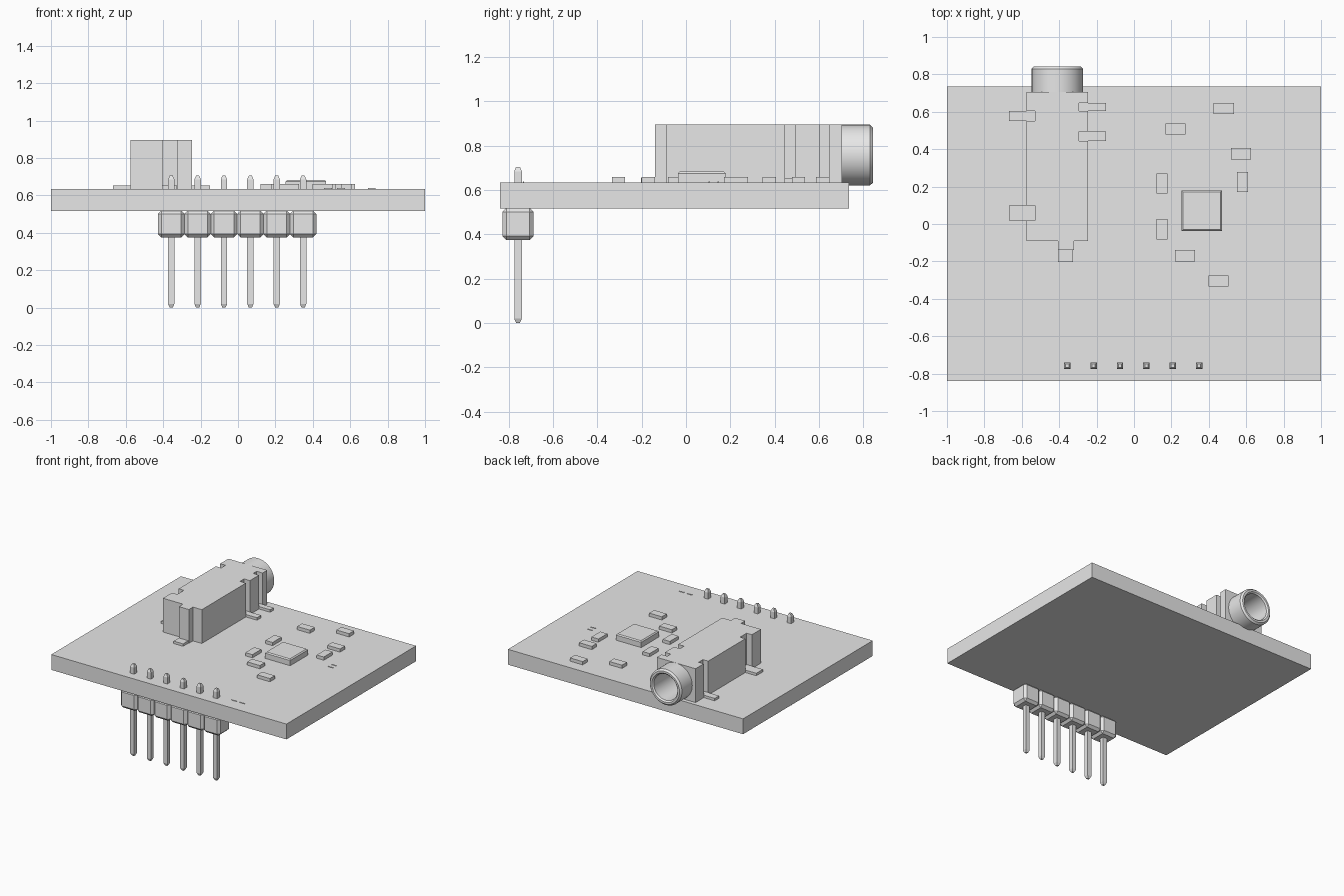
import bpy, bmesh, math
from mathutils import Matrix

if "Cube" in bpy.data.objects:
    bpy.data.objects.remove(bpy.data.objects["Cube"], do_unlink=True)

grey = bpy.data.materials.new("plain grey")
grey.use_nodes = True
colour = (0.8, 0.8, 0.8, 1)
grey.diffuse_color = colour
grey.node_tree.nodes["Principled BSDF"].inputs["Base Color"].default_value = colour


def finish(name, bm):
    bmesh.ops.recalc_face_normals(bm, faces=bm.faces)
    mesh = bpy.data.meshes.new(name)
    bm.to_mesh(mesh)
    bm.free()
    mesh.materials.append(grey)
    obj = bpy.data.objects.new(name, mesh)
    bpy.context.collection.objects.link(obj)
    return obj


def box(name, x, y, z, bevel=0, keep=None):
    """Box spanning three (low, high) ranges; keep chooses the edges to chamfer."""
    bm = bmesh.new()
    bmesh.ops.create_cube(bm, size=1)
    for v in bm.verts:
        v.co = [lo + (c + 0.5) * (hi - lo) for c, (lo, hi) in zip(v.co, (x, y, z))]
    if bevel:
        edges = [e for e in bm.edges if keep is None or keep(e)]
        bmesh.ops.bevel(bm, geom=edges, offset=bevel, segments=1,
                        profile=0.5, affect='EDGES')
    return finish(name, bm)


def around(centre, size):
    return (centre - size / 2, centre + size / 2)


def lathe(name, profile, x, z, steps=48):
    """Closed (radius, y) profile spun about an axis along y."""
    bm = bmesh.new()
    verts = [bm.verts.new((r, y, 0)) for r, y in profile]
    edges = [bm.edges.new((verts[i - 1], verts[i])) for i in range(len(verts))]
    bmesh.ops.spin(bm, geom=verts + edges, cent=(0, 0, 0), axis=(0, 1, 0),
                   angle=math.tau, steps=steps, use_duplicate=False)
    bmesh.ops.remove_doubles(bm, verts=bm.verts, dist=0.0005)
    bm.transform(Matrix.Translation((x, 0, z)))
    return finish(name, bm)


def smooth(obj):
    bpy.ops.object.select_all(action='DESELECT')
    obj.select_set(True)
    bpy.context.view_layer.objects.active = obj
    bpy.ops.object.shade_smooth_by_angle(angle=math.radians(30))


# Circuit board
TOP = 0.635
box("circuit_board", (-1, 1), (-0.84, 0.735), (0.517, TOP))

# Jack body: outline with a rear rib and a slot above each solder tab
L, R = -0.575, -0.245
left_tabs = [(0.02, 0.10), (0.552, 0.605)]
right_tabs = [(0.445, 0.495), (0.605, 0.648)]
outline = [(L, -0.09), (-0.405, -0.09), (-0.405, -0.14),
           (-0.32, -0.14), (-0.32, -0.09), (R, -0.09)]
for lo, hi in right_tabs:
    outline += [(R, lo), (R - 0.05, lo), (R - 0.05, hi), (R, hi)]
outline += [(R, 0.705), (L, 0.705)]
for lo, hi in reversed(left_tabs):
    outline += [(L, hi), (L + 0.045, hi), (L + 0.045, lo), (L, lo)]
bm = bmesh.new()
base = bm.faces.new([bm.verts.new((x, y, TOP)) for x, y in outline])
raised = bmesh.ops.extrude_face_region(bm, geom=[base])["geom"]
bmesh.ops.translate(bm, vec=(0, 0, 0.26),
                    verts=[g for g in raised if isinstance(g, bmesh.types.BMVert)])
body = finish("jack_body", bm)

# Socket bore, cut through the front of the body
JX, JZ, BORE = -0.41, 0.758, 0.1
cutter = lathe("bore_cutter", [(0, 0.1), (BORE, 0.1), (BORE, 0.8), (0, 0.8)], JX, JZ)
cutter.hide_render = True
cut = body.modifiers.new("bore", 'BOOLEAN')
cut.object, cut.operation, cut.solver = cutter, 'DIFFERENCE', 'EXACT'
bpy.context.view_layer.objects.active = body
bpy.ops.object.modifier_apply(modifier=cut.name)
bpy.data.objects.remove(cutter, do_unlink=True)
smooth(body)

# Jack barrel
barrel = lathe("jack_barrel", [(BORE, 0.7), (0.137, 0.7), (0.137, 0.83),
                               (0.125, 0.843), (0.11, 0.843), (BORE, 0.833)], JX, JZ)
smooth(barrel)

# Jack solder tabs
TAB_Z = (TOP, 0.654)
for y in left_tabs:
    box("jack_tab_right_side", (-0.668, L + 0.045), y, TAB_Z)
for y in right_tabs:
    box("jack_tab_left_side", (R - 0.05, -0.15), y, TAB_Z)
box("jack_tab_rear", (-0.405, -0.325), (-0.203, -0.135), TAB_Z)

# Main chip with chamfered top
box("main_chip", (0.255, 0.47), (-0.037, 0.18), (TOP, 0.683), 0.008,
    lambda e: all(v.co.z > 0.68 for v in e.verts))

# Small surface components, lying along x or along y
for x, y in [(0.48, 0.617), (0.222, 0.508), (0.572, 0.375),
             (0.272, -0.17), (0.452, -0.305)]:
    box("component_across", around(x, 0.108), around(y, 0.06), (TOP, 0.66))
for x, y in [(0.15, 0.217), (0.58, 0.225), (0.15, -0.028)]:
    box("component_along", around(x, 0.06), around(y, 0.108), (TOP, 0.66))

# Small raised dashes on the board
for x, y in [(0.715, 0.145), (0.715, 0.105), (0.482, -0.733), (0.55, -0.733)]:
    box("board_dash", around(x, 0.042), around(y, 0.006), (TOP, TOP + 0.004))

# Pin header: chamfered blocks with pointed square pins
PY = -0.758
for i in range(6):
    x = -0.357 + i * 0.141
    box("header_block", around(x, 0.141), around(PY, 0.141), (0.375, 0.519), 0.018)
    box("header_pin", around(x, 0.034), around(PY, 0.034), (0, 0.705))
    pin = bpy.context.collection.objects[-1]
    bm = bmesh.new()
    bm.from_mesh(pin.data)
    for end in [f for f in bm.faces if abs(f.normal.z) > 0.9]:
        shift = -0.02 if end.normal.z > 0 else 0.02
        tip = bmesh.ops.extrude_discrete_faces(bm, faces=[end])["faces"][0]
        ring = list(tip.verts)
        bmesh.ops.scale(bm, vec=(0.5, 0.5, 1), verts=ring,
                        space=Matrix.Translation(-tip.calc_center_median()))
        for v in bm.verts:
            if v not in ring and abs(v.co.z - ring[0].co.z) < 0.001:
                v.co.z += shift
    bm.to_mesh(pin.data)
    bm.free()
